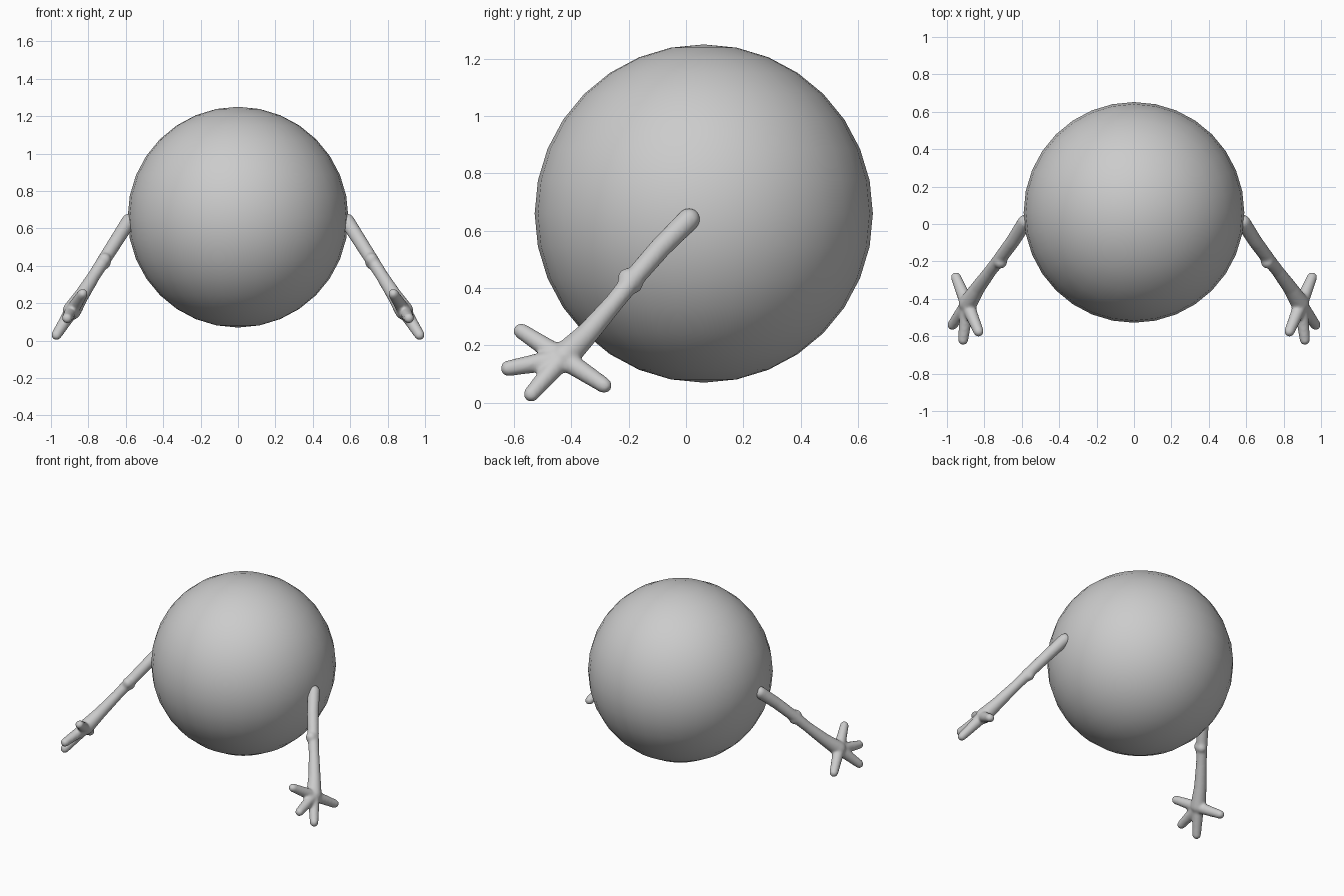
import bpy, bmesh
from mathutils import Vector, Matrix

cube = bpy.data.objects.get("Cube")
if cube:
    bpy.data.objects.remove(cube, do_unlink=True)

# One plain grey for everything
grey = bpy.data.materials.new("light_grey")
grey.use_nodes = True
grey.diffuse_color = (0.6, 0.6, 0.6, 1)
grey.node_tree.nodes["Principled BSDF"].inputs["Base Color"].default_value = (0.6, 0.6, 0.6, 1)


def add_object(name, bm):
    mesh = bpy.data.meshes.new(name)
    bm.to_mesh(mesh)
    bm.free()
    mesh.materials.append(grey)
    mesh.shade_smooth()
    obj = bpy.data.objects.new(name, mesh)
    bpy.context.collection.objects.link(obj)
    return obj


def arm_point(y, z):
    """The arm and hand lie in one sloping plane."""
    return Vector((0.99 - 0.636 * z, y, z))


def add_capsule(bm, start, end, r_start, r_end):
    """Tapered limb segment: the hull around two balls."""
    part = bmesh.new()
    for centre, radius in ((start, r_start), (end, r_end)):
        bmesh.ops.create_icosphere(part, subdivisions=3, radius=radius,
                                   matrix=Matrix.Translation(centre))
    hull = bmesh.ops.convex_hull(part, input=part.verts[:])
    spare = {g for g in hull["geom_interior"] + hull["geom_unused"]
             if isinstance(g, bmesh.types.BMVert)}
    bmesh.ops.delete(part, geom=list(spare), context="VERTS")
    mesh = bpy.data.meshes.new("segment")
    part.to_mesh(mesh)
    part.free()
    bm.from_mesh(mesh)
    bpy.data.meshes.remove(mesh)


# Round body
bm = bmesh.new()
bmesh.ops.create_uvsphere(bm, u_segments=32, v_segments=16, radius=0.59,
                          matrix=Matrix.Translation((0, 0.062, 0.66)))
add_object("body", bm)

# Arm stations from shoulder to palm: y, z, radius
arm = [(0.01, 0.64, 0.040), (-0.09, 0.54, 0.038), (-0.19, 0.425, 0.036),
       (-0.25, 0.35, 0.034), (-0.345, 0.24, 0.040), (-0.425, 0.16, 0.050)]
# Fingertip centres: y, z
fingertips = [(-0.575, 0.25), (-0.62, 0.12), (-0.54, 0.03), (-0.285, 0.06)]

for side, sign in (("left", 1), ("right", -1)):
    bm = bmesh.new()
    # Upper arm and forearm
    for (y0, z0, r0), (y1, z1, r1) in zip(arm, arm[1:]):
        add_capsule(bm, arm_point(y0, z0), arm_point(y1, z1), r0, r1)
    # Elbow bump
    elbow = arm_point(-0.204, 0.434)
    add_capsule(bm, elbow, elbow + Vector((0, 0.02, -0.02)), 0.036, 0.034)
    # Spread fingers
    palm = arm_point(-0.43, 0.155)
    for y, z in fingertips:
        add_capsule(bm, palm, arm_point(y, z), 0.038, 0.028)
    # Other side
    if sign < 0:
        bmesh.ops.scale(bm, vec=(-1, 1, 1), verts=bm.verts[:])
        bmesh.ops.reverse_faces(bm, faces=bm.faces[:])
    obj = add_object(side + "_arm", bm)
    # Fuse the segments and soften the joins
    fuse = obj.modifiers.new("fuse", "REMESH")
    fuse.mode = "VOXEL"
    fuse.voxel_size = 0.008
    fuse.use_smooth_shade = True
    soften = obj.modifiers.new("soften", "SMOOTH")
    soften.factor = 0.5
    soften.iterations = 10
